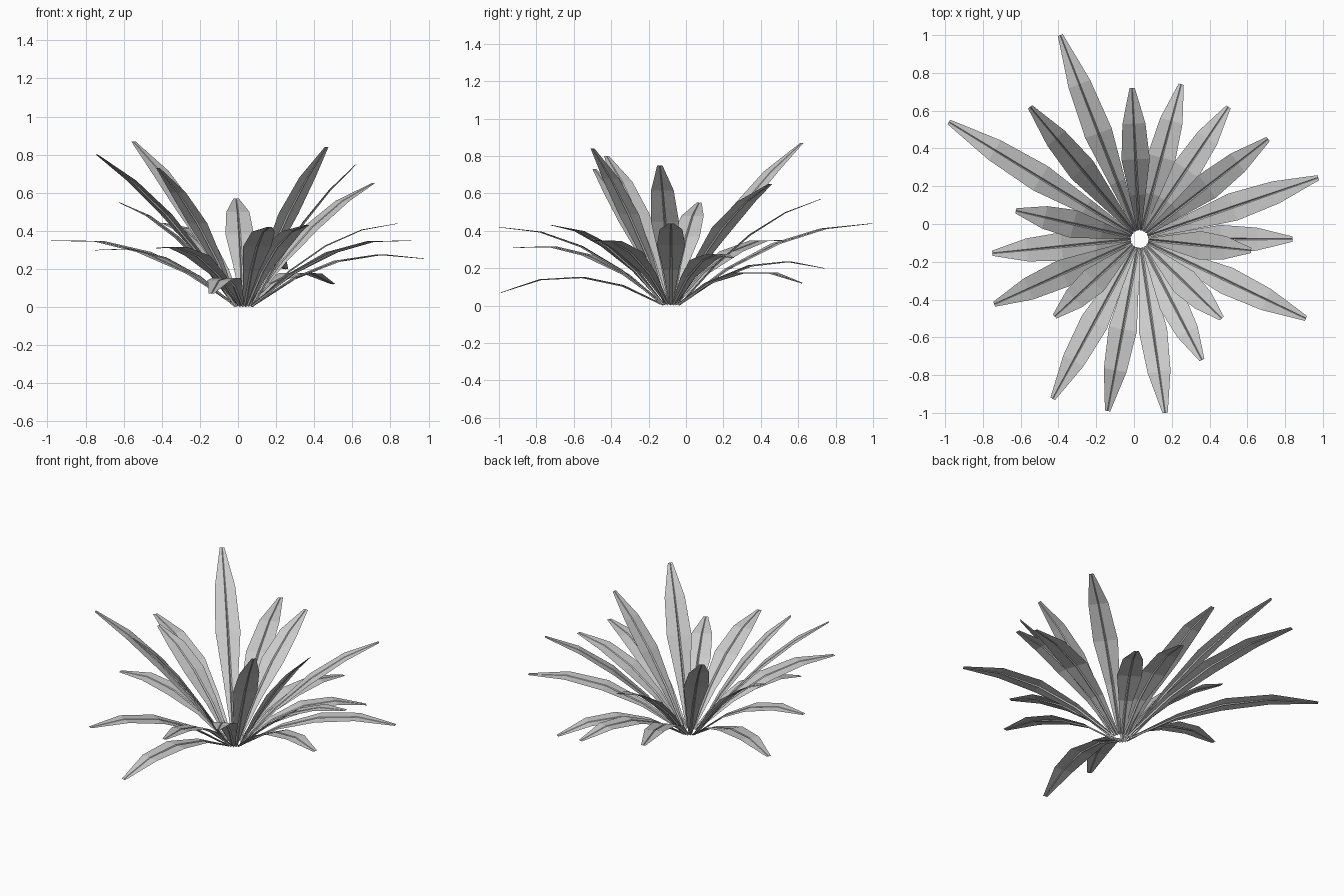
import bpy, bmesh, math
from mathutils import Vector

if "Cube" in bpy.data.objects:
    bpy.data.objects.remove(bpy.data.objects["Cube"])

CENTRE = Vector((0.03, -0.08, 0.0))
BASE_R = 0.045

# leaf tips (x, y, z), going round the rosette
TIPS = [
    (-0.39, 1.00, 0.44), (-0.55, 0.62, 0.87), (-0.01, 0.72, 0.57), (0.25, 0.74, 0.20),
    (0.50, 0.62, 0.12), (0.71, 0.45, 0.65), (0.975, 0.245, 0.255), (0.84, -0.08, 0.44),
    (0.62, -0.14, 0.75), (0.91, -0.50, 0.35), (0.465, -0.50, 0.84), (0.36, -0.72, 0.43),
    (0.165, -1.00, 0.42), (-0.14, -0.99, 0.07), (-0.43, -0.925, 0.31), (-0.42, -0.49, 0.73),
    (-0.74, -0.425, 0.80), (-0.75, -0.155, 0.30), (-0.625, 0.07, 0.55), (-0.98, 0.54, 0.35),
]

# fraction along leaf, half width, half width of the midrib groove
STATIONS = [(0.0, 0.010, 0.007), (0.25, 0.043, 0.007), (0.5, 0.075, 0.006),
            (0.75, 0.061, 0.004), (1.0, 0.014, 0.002)]


def make_leaf(name, tip):
    tip = Vector(tip)
    out = tip - CENTRE
    out.z = 0
    out.normalize()
    base = CENTRE + out * BASE_R + Vector((0, 0, 0.008))
    chord = tip - base
    flat = Vector((chord.x, chord.y, 0)).length
    # flatter leaves arch more than upright ones
    arch = 0.115 * flat / chord.length
    side = Vector((-out.y, out.x, 0))
    up = side.cross(chord.normalized())
    if up.z < 0:
        up = -up

    bm = bmesh.new()
    rows = []
    for t, half, rib in STATIONS:
        p = base + chord * t + Vector((0, 0, arch * 4 * t * (1 - t)))
        # blade edge, groove lip, groove bottom, groove lip, blade edge
        section = [(-half, 0.0), (-rib, 0.0), (0, -rib * 1.2), (rib, 0.0), (half, 0.0)]
        rows.append([bm.verts.new(p + side * s + up * h) for s, h in section])
    for a, b in zip(rows, rows[1:]):
        for i in range(4):
            bm.faces.new((a[i], b[i], b[i + 1], a[i + 1]))
    bm.normal_update()
    if sum(f.normal.dot(up) for f in bm.faces) < 0:
        bmesh.ops.reverse_faces(bm, faces=bm.faces[:])
    mesh = bpy.data.meshes.new(name)
    bm.to_mesh(mesh)
    bm.free()
    obj = bpy.data.objects.new(name, mesh)
    bpy.context.collection.objects.link(obj)


# rosette of leaves
for n, tip in enumerate(TIPS, 1):
    make_leaf(f"leaf_{n:02d}", tip)
